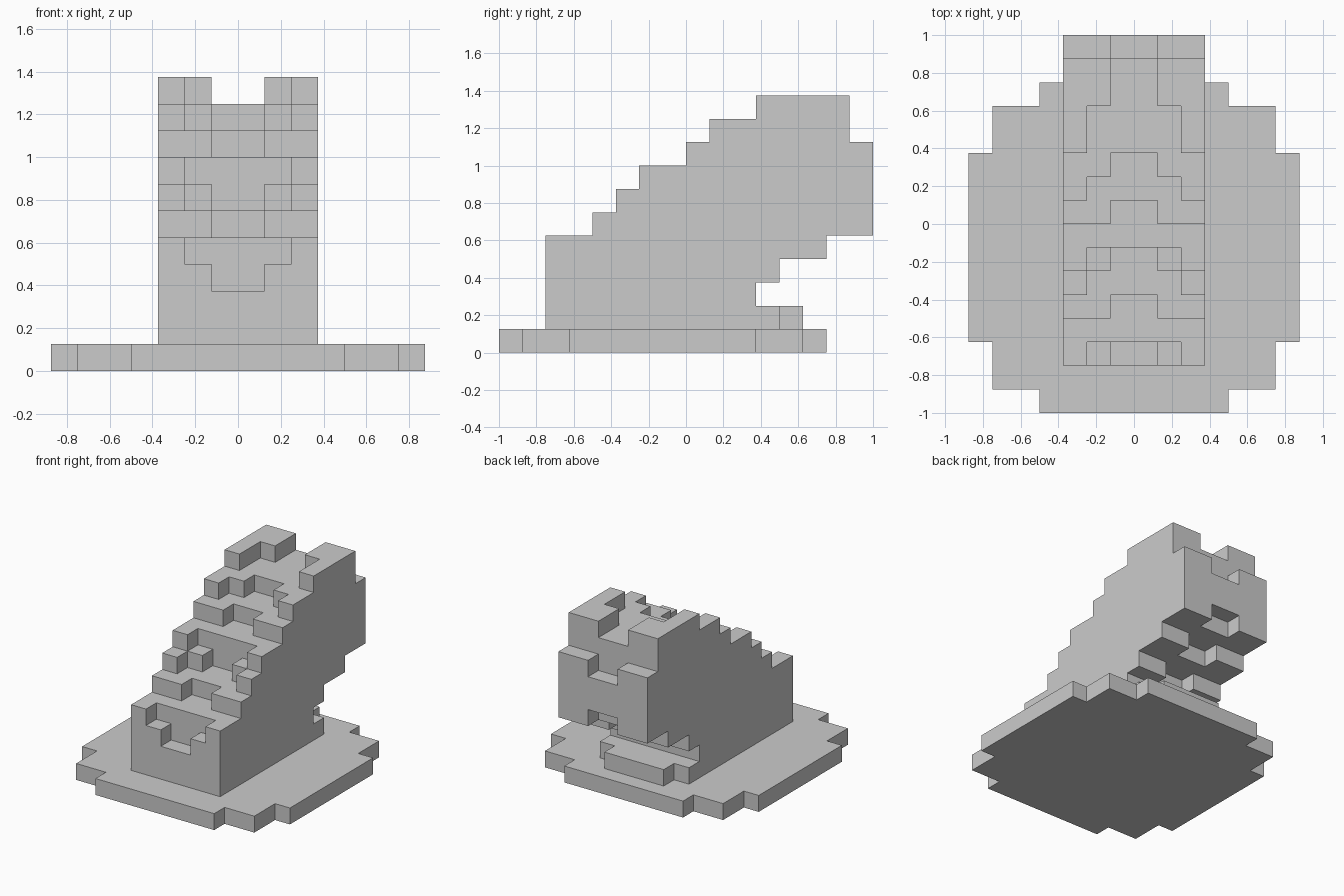
import bpy, bmesh
from mathutils import Vector

if "Cube" in bpy.data.objects:
    bpy.data.objects.remove(bpy.data.objects["Cube"])

U = 0.125  # edge length of one block


def box(x0, x1, y0, y1, z0, z1):
    """All block cells inside a range of whole blocks."""
    return {(x, y, z) for x in range(x0, x1) for y in range(y0, y1) for z in range(z0, z1)}


# Plate: three overlapping slabs give the rounded stepped outline
plate = box(-7, 7, -5, 3, 0, 1) | box(-6, 6, -7, 5, 0, 1) | box(-4, 4, -8, 6, 0, 1)

# Leaning trunk: top and underside heights from front to back, per strip from the middle outwards
tops = [
    [3, 5, 5, 6, 6, 8, 8, 9, 9, 10, 10, 10, 10, 8],     # middle groove
    [4, 5, 6, 6, 7, 8, 9, 9, 10, 10, 10, 11, 11, 9],    # between
    [5, 5, 6, 7, 8, 8, 9, 10, 10, 11, 11, 11, 11, 9],   # outer edge
]
undersides = [
    [1] * 9 + [4, 4, 5, 5, 6],
    [1] * 9 + [3, 4, 4, 5, 5],
    [1] * 9 + [3, 4, 4, 5, 5],
]
trunk = set()
for strip in range(3):
    for i, (top, under) in enumerate(zip(tops[strip], undersides[strip])):
        for x in (strip, -strip - 1):
            trunk |= box(x, x + 1, i - 6, i - 5, under, top)

# Low heel behind the trunk
heel = box(-3, 3, 3, 4, 1, 2) | box(-2, 2, 4, 5, 1, 2)

parts = {"base_plate": plate, "leaning_trunk": trunk, "rear_heel": heel}
solid = set().union(*parts.values())


def build(name, cells):
    """Skin the cells with outward faces only, then merge flat areas."""
    bm = bmesh.new()
    verts = {}

    def vert(p):
        key = tuple(round(c) for c in p)
        if key not in verts:
            verts[key] = bm.verts.new(Vector(key) * U)
        return verts[key]

    for cell in sorted(cells):
        for axis in range(3):
            for side in (0, 1):
                n = list(cell)
                n[axis] += 2 * side - 1
                if tuple(n) in solid:
                    continue
                a, b = (axis + 1) % 3, (axis + 2) % 3
                ring = []
                for da, db in ((0, 0), (1, 0), (1, 1), (0, 1)):
                    p = list(cell)
                    p[axis] += side
                    p[a] += da
                    p[b] += db
                    ring.append(vert(p))
                bm.faces.new(ring if side else ring[::-1])
    bmesh.ops.dissolve_limit(bm, angle_limit=0.01, verts=bm.verts[:], edges=bm.edges[:])
    mesh = bpy.data.meshes.new(name)
    bm.to_mesh(mesh)
    bm.free()
    bpy.context.collection.objects.link(bpy.data.objects.new(name, mesh))


for name, cells in parts.items():
    build(name, cells)
